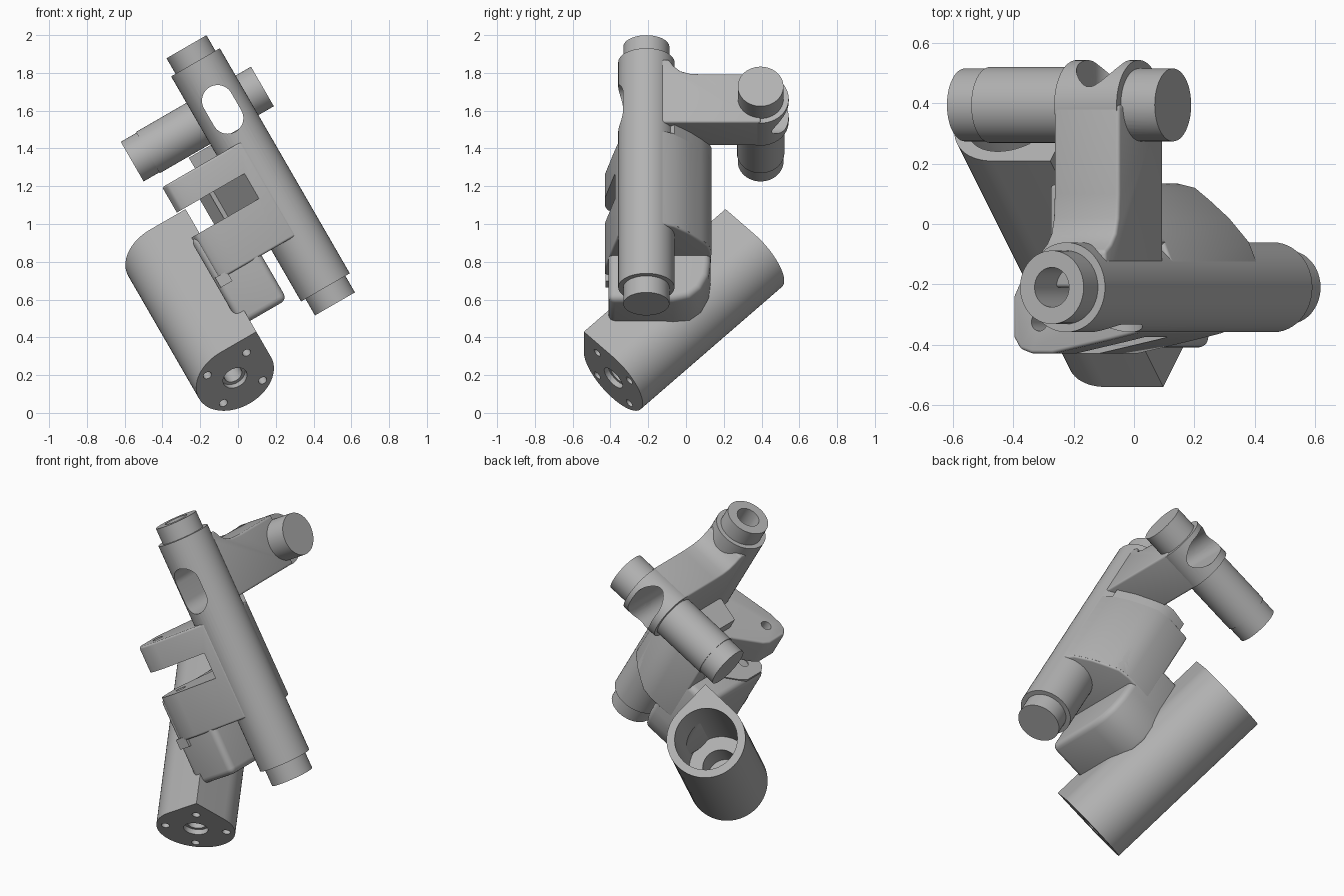
import bpy, bmesh, math
from mathutils import Vector, Matrix

if "Cube" in bpy.data.objects:
    bpy.data.objects.remove(bpy.data.objects["Cube"])

grey = bpy.data.materials.new("plain_grey")
grey.use_nodes = True
grey.diffuse_color = (0.45, 0.45, 0.45, 1)
grey.node_tree.nodes["Principled BSDF"].inputs["Base Color"].default_value = (0.45, 0.45, 0.45, 1)

# Parts are laid out square to the main tube, then the whole model leans sideways
LEAN = Matrix.Rotation(math.radians(-30), 4, 'Y')
X, Y, Z = Vector((1, 0, 0)), Vector((0, 1, 0)), Vector((0, 0, 1))


def circle(r, cx=0, cy=0, start=0, end=360, n=48):
    count = n if end - start == 360 else n + 1
    angles = [math.radians(start + (end - start) * i / n) for i in range(count)]
    return [(cx + r * math.cos(a), cy + r * math.sin(a)) for a in angles]


def prism(name, pts, origin, u, v, w, depth):
    """Extrude a profile drawn on u, v along w."""
    bm = bmesh.new()
    base = [bm.verts.new(Vector(origin) + u * a + v * b) for a, b in pts]
    face = bm.faces.new(base)
    top = bmesh.ops.extrude_face_region(bm, geom=[face])["geom"]
    bmesh.ops.translate(bm, vec=w * depth, verts=[g for g in top if isinstance(g, bmesh.types.BMVert)])
    bmesh.ops.recalc_face_normals(bm, faces=bm.faces[:])
    bm.transform(LEAN)
    mesh = bpy.data.meshes.new(name)
    bm.to_mesh(mesh)
    bm.free()
    mesh.materials.append(grey)
    ob = bpy.data.objects.new(name, mesh)
    bpy.context.collection.objects.link(ob)
    return ob


def rod(name, r, origin, w, depth):
    u = Y if abs(w.x) > 0.5 else X
    return prism(name, circle(r), origin, u, w.cross(u), w, depth)


def apply_mod(ob, kind, **settings):
    mod = ob.modifiers.new(kind.title(), kind)
    for key, value in settings.items():
        setattr(mod, key, value)
    bpy.context.view_layer.objects.active = ob
    bpy.ops.object.modifier_apply(modifier=mod.name)


def cut(parts, cutter):
    cutter.hide_render = True
    for ob in parts:
        apply_mod(ob, 'BOOLEAN', operation='DIFFERENCE', solver='EXACT', object=cutter)


def round_edges(ob, width):
    apply_mod(ob, 'BEVEL', width=width, segments=4, limit_method='ANGLE', angle_limit=math.radians(35))


cutters = []


def cutter(ob):
    cutters.append(ob)
    return ob


# Main tube with stepped ends
MX, MY = 0.733, -0.21
main_tube = rod("main_tube", 0.149, (MX, MY, 0.344), Z, 1.376)
main_top = rod("main_tube_top", 0.122, (MX, MY, 1.60), Z, 0.215)
main_bottom = rod("main_tube_bottom", 0.122, (MX, MY, 0.243), Z, 0.15)

# Cross tube at the back with its boss
CY, CZ = 0.395, 1.432
cross_boss = rod("cross_boss", 0.149, (0.607, CY, CZ), X, 0.239)
cross_tube = rod("cross_tube", 0.126, (0.276, CY, CZ), X, 0.36)
cross_left = rod("cross_tube_end", 0.121, (0.18, CY, CZ), X, 0.12)
cross_right = rod("cross_tube_stub", 0.121, (0.60, CY, CZ), X, 0.376)

# Arm joining both tubes, flared where it meets the main tube
arm_profile = [(-0.21, 1.67), (-0.09, 1.67), (-0.065, 1.63), (-0.03, 1.60), (0.02, 1.585),
               (0.10, 1.58), (CY, 1.58), (CY, 1.284), (-0.21, 1.284)]
arm = prism("arm", arm_profile, (0.604, 0, 0), Y, Z, X, 0.25)
round_edges(arm, 0.012)

# Web beside the main tube with its two lugs
web_profile = [(MX, -0.36), (0.62, -0.385), (0.40, -0.43), (0.32, -0.43), (0.275, -0.415),
               (0.25, -0.375), (0.25, -0.24), (0.27, -0.20), (0.39, -0.05), (0.39, 0.13),
               (0.55, 0.135), (0.62, 0.12), (0.675, 0.08), (0.75, 0.02), (0.826, -0.06), (0.875, -0.17)]
web = prism("lug_web", web_profile, (0, 0, 0.66), X, Y, Z, 0.575)
round_edges(web, 0.012)
wall_profile = [(0.45, -0.10), (0.45, 0.12), (0.55, 0.135), (0.62, 0.12), (0.675, 0.08),
                (0.75, 0.02), (0.826, -0.06), (MX, -0.20)]
wall = prism("back_wall", wall_profile, (0, 0, 0.67), X, Y, Z, 0.63)
foot = prism("lug_foot", [(0.253, -0.427), (0.324, -0.427), (0.324, -0.2), (0.253, -0.2)],
             (0, 0, 0.62), X, Y, Z, 0.06)

# Gap between the lugs, with a slanting floor, and the pin holes
gap = prism("gap_cutter", [(0.674, -0.6), (0.674, -0.39), (0.39, 0.01), (0.39, 0.3), (0.1, 0.3), (0.1, -0.6)],
            (0, 0, 0.927), X, Y, Z, 0.153)
cut([web], cutter(gap))
cut([web], cutter(rod("pin_cutter", 0.03, (0.35, -0.325, 0.8), Z, 0.6)))

# Saddle block between the web and the large barrel
saddle_profile = [(-0.41, 0.39), (-0.07, 0.39), (0.02, 0.41), (0.08, 0.46), (0.12, 0.54),
                  (0.13, 0.62), (0.13, 0.92), (-0.41, 0.92)]
saddle = prism("saddle", saddle_profile, (0.24, 0, 0), Y, Z, X, 0.285)
round_edges(saddle, 0.035)

# Large slanted barrel, round with one square corner
AXIS, UP = Vector((0, 1, 1)).normalized(), Vector((0, -1, 1)).normalized()
BASE = Vector((0.079, -0.385, 0.168))
R, LENGTH = 0.22, 1.06
barrel = prism("barrel", [(R, R)] + circle(R, start=90, end=360), BASE, X, UP, AXIS, LENGTH)

# Barrel bores, from the open end down to the mounting face
for radius, start, end in ((0.175, 0.36, LENGTH + 0.1), (0.10, 0.12, 0.4),
                           (0.05, -0.1, 0.2), (0.068, -0.1, 0.03)):
    cut([barrel], cutter(rod("bore_cutter", radius, BASE + AXIS * start, AXIS, end - start)))
for sx in (-1, 1):
    for su in (-1, 1):
        spot = BASE + X * 0.12 * sx + UP * 0.12 * su - AXIS * 0.1
        cut([barrel], cutter(rod("screw_cutter", 0.023, spot, AXIS, 0.2)))

# Long slot running through both tubes and the arm
slot_profile = circle(0.083, MX, 1.485, 0, 180, 24) + circle(0.083, MX, 1.379, 180, 360, 24)
slot = cutter(prism("slot_cutter", slot_profile, (0, -0.6, 0), X, Z, Y, 1.4))
cut([main_tube, arm, cross_boss, cross_tube, cross_right], slot)

# Bore in the top of the main tube
cut([main_tube, main_top], cutter(rod("top_bore_cutter", 0.066, (MX, MY, 1.5), Z, 0.5)))

for ob in cutters:
    bpy.data.objects.remove(ob)

# Smooth shading with sharp edges kept
bpy.ops.object.select_all(action='DESELECT')
parts = [main_tube, main_top, main_bottom, cross_boss, cross_tube, cross_left, cross_right,
         arm, web, wall, foot, saddle, barrel]
for ob in parts:
    ob.select_set(True)
bpy.context.view_layer.objects.active = barrel
bpy.ops.object.shade_smooth_by_angle(angle=math.radians(32))
